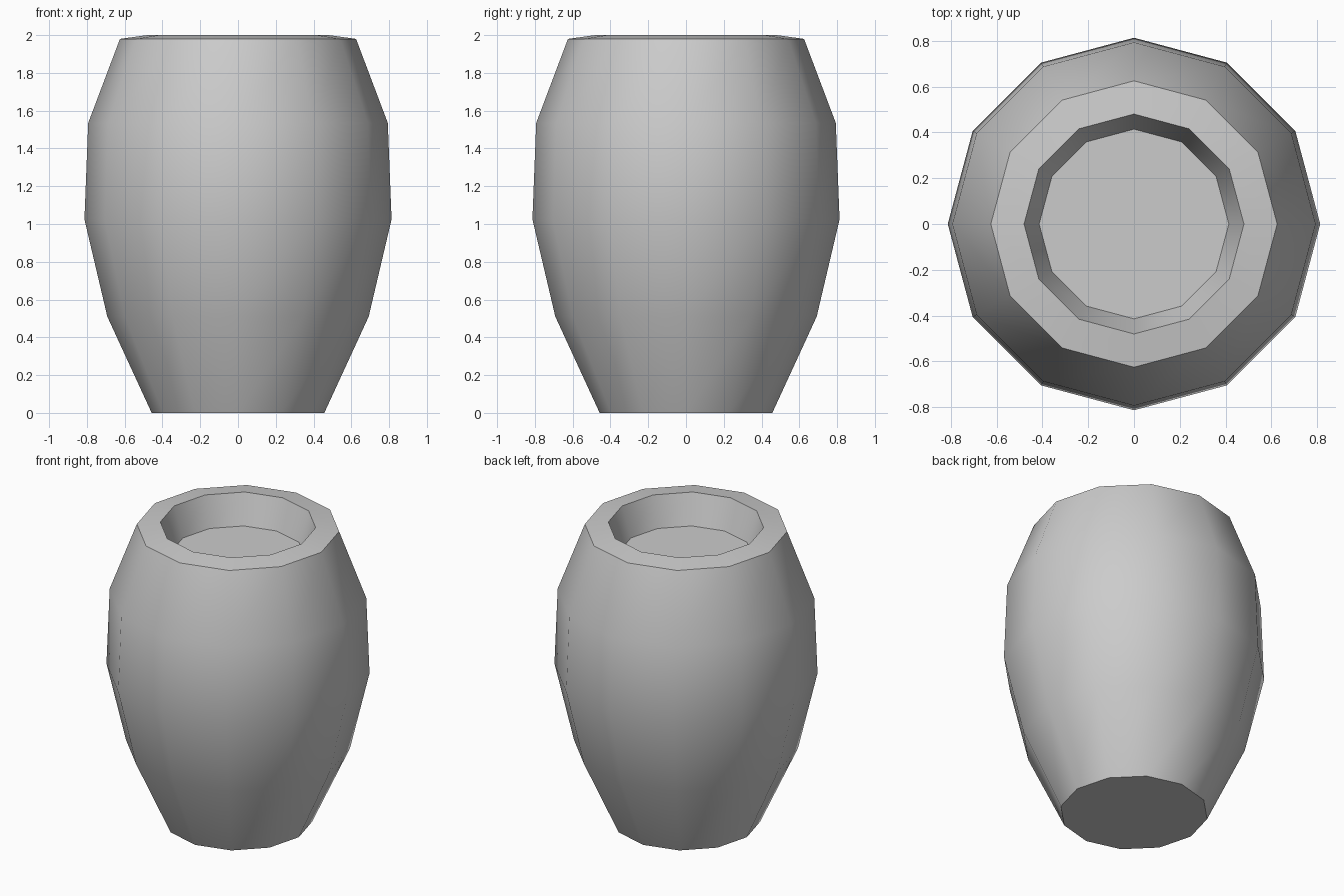
import bpy, bmesh, math

if "Cube" in bpy.data.objects:
    bpy.data.objects.remove(bpy.data.objects["Cube"])

SIDES = 12
# (radius, height) from the base, up the outside, over the rim, down to the inner floor
PROFILE = [(0.457, 0.0), (0.692, 0.51), (0.813, 1.025), (0.793, 1.535),
           (0.625, 1.98), (0.48, 2.0), (0.414, 1.80)]

# Lathe the profile into rings
bm = bmesh.new()
rings = [[bm.verts.new((r * math.cos(2 * math.pi * i / SIDES),
                        r * math.sin(2 * math.pi * i / SIDES), z))
          for i in range(SIDES)] for r, z in PROFILE]
for low, high in zip(rings, rings[1:]):
    for i in range(SIDES):
        j = (i + 1) % SIDES
        bm.faces.new((low[i], low[j], high[j], high[i]))

# Base and inner floor
bm.faces.new(rings[0][::-1])
bm.faces.new(rings[-1])

mesh = bpy.data.meshes.new("pot")
bm.to_mesh(mesh)
bm.free()
pot = bpy.data.objects.new("pot", mesh)
bpy.context.collection.objects.link(pot)

# Smooth walls, sharp rim and base
bpy.context.view_layer.objects.active = pot
pot.select_set(True)
bpy.ops.object.shade_smooth_by_angle(angle=math.radians(35))
